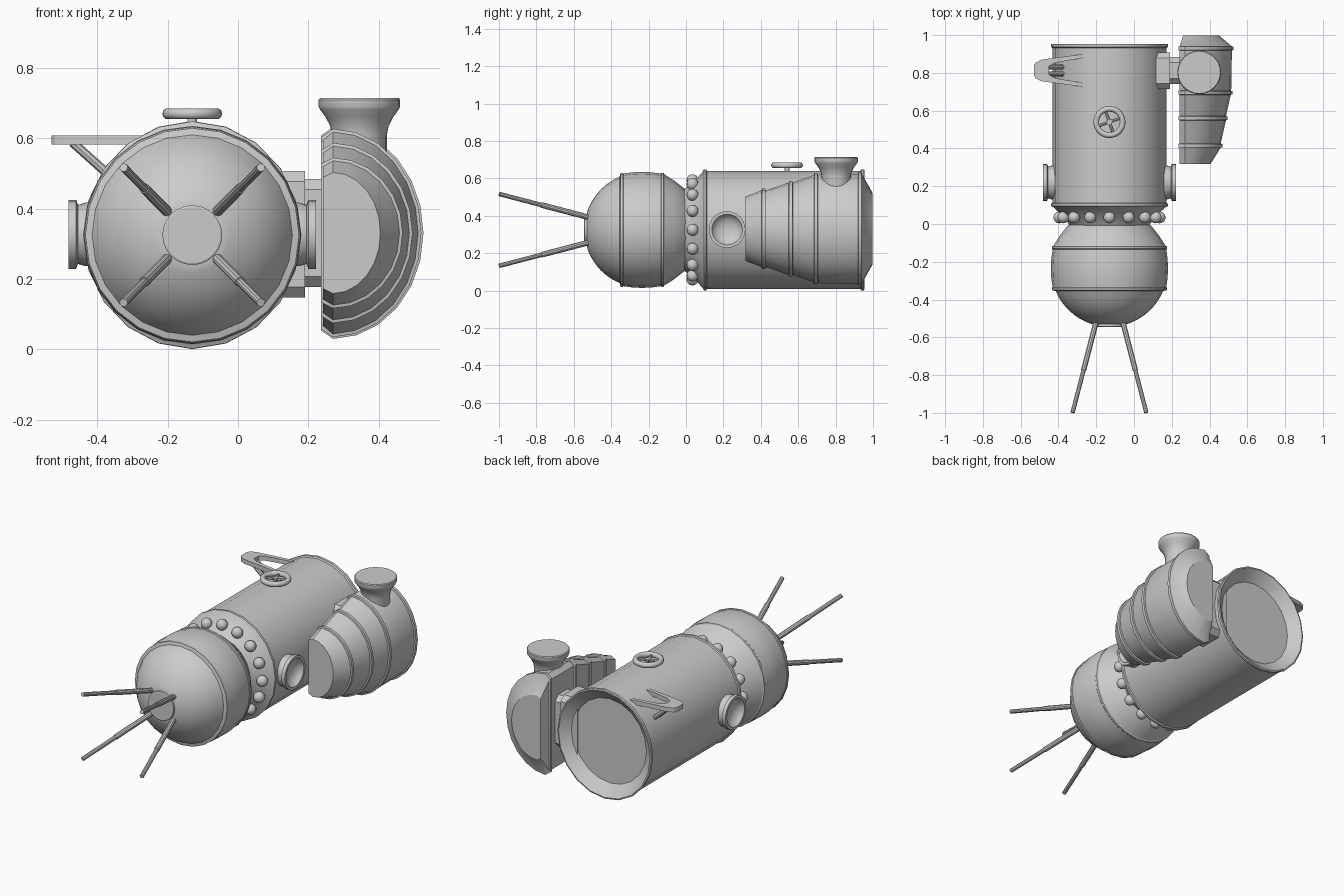
import bpy, bmesh
from math import pi, sin, cos, radians, sqrt
from mathutils import Matrix, Vector

if "Cube" in bpy.data.objects:
    bpy.data.objects.remove(bpy.data.objects["Cube"])

CX, CZ = -0.13, 0.325          # main axis of the craft
ALONG_Y = Matrix.Rotation(-pi / 2, 4, 'X')


def finish(name, bm, angle=30):
    bmesh.ops.recalc_face_normals(bm, faces=bm.faces)
    me = bpy.data.meshes.new(name)
    bm.to_mesh(me)
    bm.free()
    ob = bpy.data.objects.new(name, me)
    bpy.context.collection.objects.link(ob)
    bpy.ops.object.select_all(action='DESELECT')
    ob.select_set(True)
    bpy.context.view_layer.objects.active = ob
    bpy.ops.object.shade_smooth_by_angle(angle=radians(angle))
    return ob


def loft(bm, loops):
    """Skin closed loops of points and cap both ends."""
    rows = [[bm.verts.new(p) for p in lp] for lp in loops]
    n = len(rows[0])
    for a, b in zip(rows, rows[1:]):
        for i in range(n):
            j = (i + 1) % n
            bm.faces.new((a[i], a[j], b[j], b[i]))
    bm.faces.new(rows[0])
    bm.faces.new(rows[-1])


def lathe(name, profile, matrix, n=24, sy=1.0):
    """Spin (radius, height) pairs round local z."""
    bm = bmesh.new()
    loft(bm, [[matrix @ Vector((r * cos(2 * pi * i / n), r * sy * sin(2 * pi * i / n), h))
               for i in range(n)] for r, h in profile])
    return finish(name, bm)


def rod(bm, a, b, r1, r2, n=10):
    a, b = Vector(a), Vector(b)
    d = b - a
    m = Matrix.Translation((a + b) / 2) @ d.to_track_quat('Z', 'Y').to_matrix().to_4x4()
    bmesh.ops.create_cone(bm, cap_ends=True, segments=n, radius1=r1, radius2=r2,
                          depth=d.length, matrix=m)


def box(name, lo, hi, bevel):
    bm = bmesh.new()
    lo, hi = Vector(lo), Vector(hi)
    bmesh.ops.create_cube(bm, size=1, matrix=Matrix.Translation((lo + hi) / 2)
                          @ Matrix.Diagonal((*(hi - lo), 1)))
    edges = [e for e in bm.edges if abs(e.verts[0].co.x - e.verts[1].co.x) > 1e-4]
    bmesh.ops.bevel(bm, geom=edges, offset=bevel, segments=1, affect='EDGES')
    return finish(name, bm)


axis = Matrix.Translation((CX, 0, CZ)) @ ALONG_Y

# Main hull with neck cone, end ridges and recessed rear plate
lathe("hull", [(.20, -.03), (.215, 0), (.25, .045), (.298, .09), (.309, .095), (.309, .108),
               (.302, .112), (.302, .932), (.310, .937), (.310, .952), (.302, .954),
               (.24, .90)], axis, 20, 1.045)

# Round cabin: nose dome, raised barrel band, rear cone
R, CY = .309, -.235
dome = [(sqrt(R * R - (y - CY) ** 2), y)
        for y in (-.53, -.525, -.515, -.50, -.48, -.455, -.425, -.39, -.355)]
band = [(.304, -.350), (.304, -.338), (.301, -.335), (.308, -.285), (.310, -.235),
        (.308, -.185), (.301, -.135), (.304, -.131), (.304, -.119), (.297, -.116)]
lathe("cabin", dome + band + [(.265, -.065), (.222, -.01), (.19, .01)], axis, 24)
lathe("nose_plate", [(.085, -.52), (.085, -.542), (.08, -.545)], axis, 24)

# Ring of tanks round the neck
bm = bmesh.new()
for i in range(16):
    a = 2 * pi * i / 16
    bmesh.ops.create_uvsphere(bm, u_segments=14, v_segments=9, radius=.032,
                              matrix=Matrix.Translation((CX + .265 * cos(a), .035,
                                                         CZ + .265 * sin(a))))
finish("neck_tanks", bm)

# Four nose antennas
bm = bmesh.new()
for sx in (-1, 1):
    for sz in (-1, 1):
        p = Vector((CX + .066 * sx, -.50, CZ + .062 * sz))
        q = Vector((CX + .195 * sx, -.998, CZ + .192 * sz))
        m = p.lerp(q, .55)
        rod(bm, p, m, .015, .015)
        rod(bm, m, q, .012, .012)
finish("antennas", bm)

# Dished ports on both sides
for side, name in ((1, "right_port"), (-1, "left_port")):
    m = Matrix.Translation((CX, .22, CZ + .002)) @ Matrix.Rotation(side * pi / 2, 4, 'Y')
    lathe(name, [(.09, .27), (.09, .305), (.084, .325), (.098, .33), (.098, .352), (.082, .352),
                 (.072, .335), (.05, .32), (.02, .313)], m, 24)

# Hand wheel on top: rim, stem and spokes
WX, WY, WZ = CX, .54, .67
ring = [(.07 + .015 * cos(2 * pi * k / 10), WZ + .016 * sin(2 * pi * k / 10)) for k in range(11)]
bm = bmesh.new()
n = 28
rows = [[bm.verts.new((WX + r * cos(2 * pi * i / n), WY + r * sin(2 * pi * i / n), z))
         for r, z in ring[:-1]] for i in range(n)]
for i in range(n):
    a, b = rows[i], rows[(i + 1) % n]
    for k in range(10):
        bm.faces.new((a[k], a[(k + 1) % 10], b[(k + 1) % 10], b[k]))
for k in range(2):
    a = radians(20 + 90 * k)
    d = Vector((.068 * cos(a), .068 * sin(a), 0))
    c = Vector((WX, WY, WZ))
    rod(bm, c - d, c + d, .008, .008, 8)
rod(bm, (WX, WY, .62), (WX, WY, WZ + .008), .014, .014, 12)
finish("hand_wheel", bm, 40)

# Forked bracket at upper left, with struts underneath
half = [(-.53, .025), (-.52, .042), (-.49, .057), (-.26, .088), (-.26, .068), (-.42, .04),
        (-.45, .022)]
outline = half + [(x, -y) for x, y in reversed(half)]
bm = bmesh.new()
loft(bm, [[(x, .813 + y, z) for x, y in outline] for z in (.582, .608)])
for s in (-1, 1):
    rod(bm, (-.47, .813 + .018 * s, .588), (-.36, .813 + .018 * s, .49), .013, .013, 8)
finish("side_bracket", bm)


# Side pod: D-shaped section lofted along y
def d_section(y, h, xm, x0=.242, xc=.27, zc=.331):
    arc = [(xc + (xm - xc) * sin(radians(t)), h * cos(radians(t))) for t in range(0, 181, 15)]
    pts = [(x0, h * .92)] + arc + [(x0, -h * .92)]
    return [(x, y, zc + z) for x, z in pts]


def ridge(y, h, xm):
    g = .009
    return [d_section(y - .011, h, xm), d_section(y - .009, h + g, xm + g, .236),
            d_section(y + .009, h + g, xm + g, .236), d_section(y + .011, h, xm)]


bm = bmesh.new()
loft(bm, [d_section(.318, .172, .405)] + ridge(.415, .205, .459) + ridge(.56, .247, .487)
     + ridge(.695, .287, .512) + [d_section(.72, .292, .516)] + ridge(.93, .292, .518)
     + [d_section(.998, .19, .45, .26, .285)])
finish("side_pod", bm)

# Flared cap on the pod
lathe("pod_cap", [(.078, .50), (.078, .61), (.083, .635), (.096, .66), (.112, .682), (.116, .69),
                  (.116, .709), (.112, .714)], Matrix.Translation((.345, .803, 0)), 24)

# Connector between hull and pod
box("connector_flange", (.08, .715, .147), (.19, .908, .507), .03)
box("connector_neck", (.18, .74, .178), (.25, .885, .485), .03)
